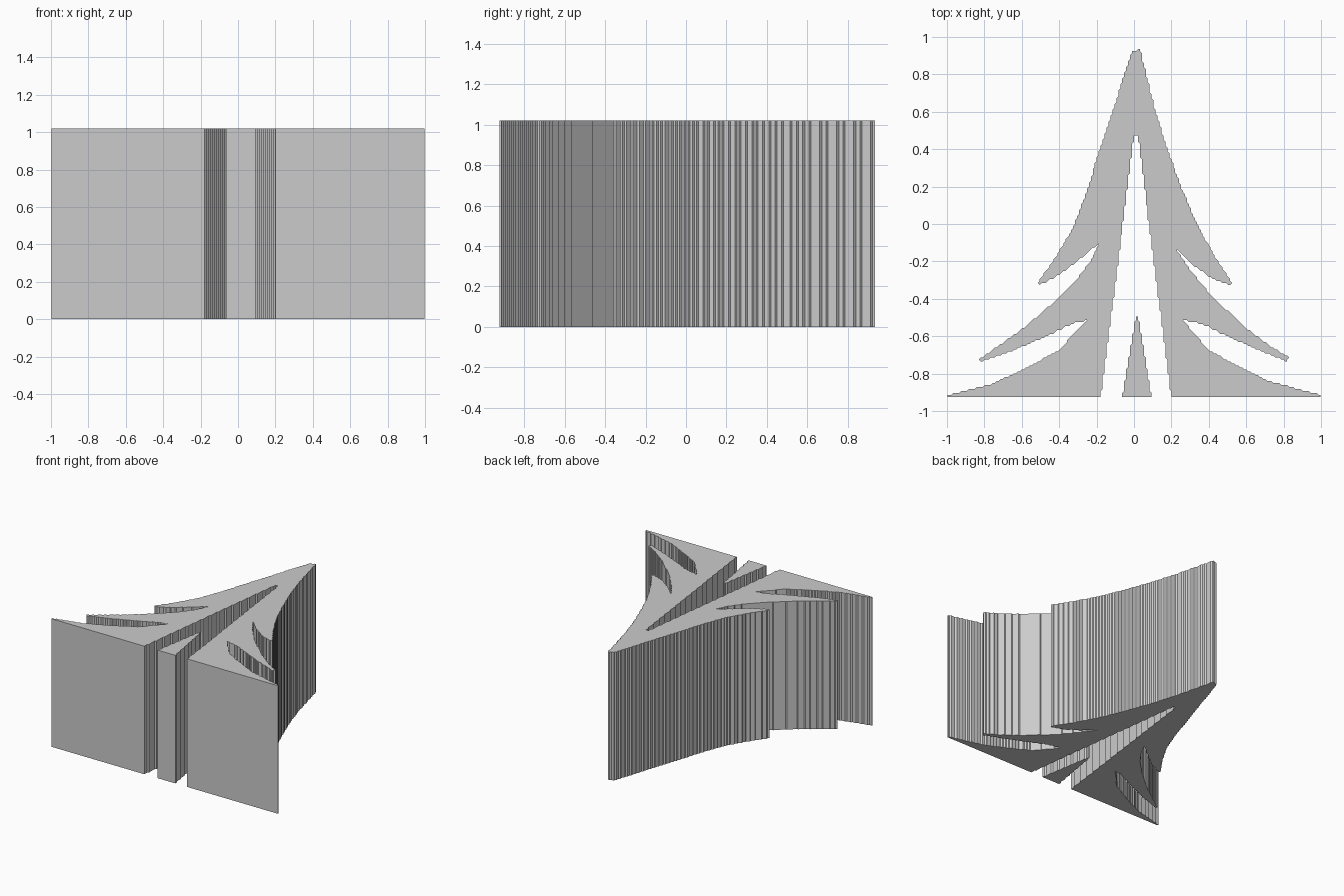
import bpy
import bmesh

if "Cube" in bpy.data.objects:
    bpy.data.objects.remove(bpy.data.objects["Cube"], do_unlink=True)

HEIGHT = 1.02
STEP = 0.0105  # size of the stair steps along the outlines

grey = bpy.data.materials.new("plain grey")
grey.use_nodes = True
grey.diffuse_color = (0.6, 0.6, 0.6, 1)
grey.node_tree.nodes["Principled BSDF"].inputs["Base Color"].default_value = (0.6, 0.6, 0.6, 1)


def stepped(points):
    """Trace a closed outline, given in hundredths, as grid runs joined by diagonals."""
    cells = []
    for (ax, ay), (bx, by) in zip(points, points[1:] + points[:1]):
        ax, ay, bx, by = (round(v / 100 / STEP) for v in (ax, ay, bx, by))
        count = max(abs(bx - ax), abs(by - ay))
        for i in range(count):
            t = i / count
            cells.append((round(ax + (bx - ax) * t), round(ay + (by - ay) * t)))
    corners = []
    for i, here in enumerate(cells):
        before, after = cells[i - 1], cells[(i + 1) % len(cells)]
        turn_in = (here[0] - before[0], here[1] - before[1])
        turn_out = (after[0] - here[0], after[1] - here[1])
        if turn_in != turn_out:
            corners.append((here[0] * STEP, here[1] * STEP))
    return corners


def extruded(name, points):
    """Raise an outline into a solid standing on the ground."""
    bm = bmesh.new()
    base = bm.faces.new([bm.verts.new((x, y, 0)) for x, y in stepped(points)])
    raised = bmesh.ops.extrude_face_region(bm, geom=[base], use_keep_orig=True)
    tops = [v for v in raised["geom"] if isinstance(v, bmesh.types.BMVert)]
    bmesh.ops.translate(bm, verts=tops, vec=(0, 0, HEIGHT))
    caps = [f for f in bm.faces if len(f.verts) > 4]
    bmesh.ops.recalc_face_normals(bm, faces=bm.faces)
    bmesh.ops.triangulate(bm, faces=caps)
    mesh = bpy.data.meshes.new(name)
    bm.to_mesh(mesh)
    bm.free()
    mesh.materials.append(grey)
    obj = bpy.data.objects.new(name, mesh)
    bpy.context.collection.objects.link(obj)
    return obj


# Left side of the tree, from the apex down through its three boughs
left_side = [
    (3, 93), (7, 77), (12, 60), (18, 40), (25, 20), (34, 0), (44, -19), (53, -31), (51, -33),
    (42, -29), (32, -22), (22, -13),
    (30, -25), (42, -39), (59, -55), (72, -65), (83, -71), (82, -73),
    (66, -67), (47, -59), (37, -54), (26, -51),
    (31, -58), (40, -67), (55, -76), (72, -84), (100, -91), (100, -92),
    (20, -92), (2, 47),
]

# Right side, which differs slightly
right_side = [
    (-1, 92), (-6, 77), (-12, 60), (-19, 38), (-25, 18), (-33, -2), (-42, -18), (-51, -31), (-50, -33),
    (-40, -27), (-30, -20), (-19, -11),
    (-22, -18), (-30, -29), (-41, -40), (-58, -55), (-72, -65), (-83, -72), (-82, -74),
    (-66, -68), (-44, -59), (-34, -54), (-25, -51),
    (-31, -58), (-40, -67), (-57, -77), (-78, -86), (-100, -91), (-100, -92),
    (-18, -92), (0, 47),
]

extruded("tree_boughs", left_side + right_side[::-1])

# Slim trunk wedge between the two sides
extruded("trunk", [(-6, -92), (9, -92), (2, -49), (1, -49)])
